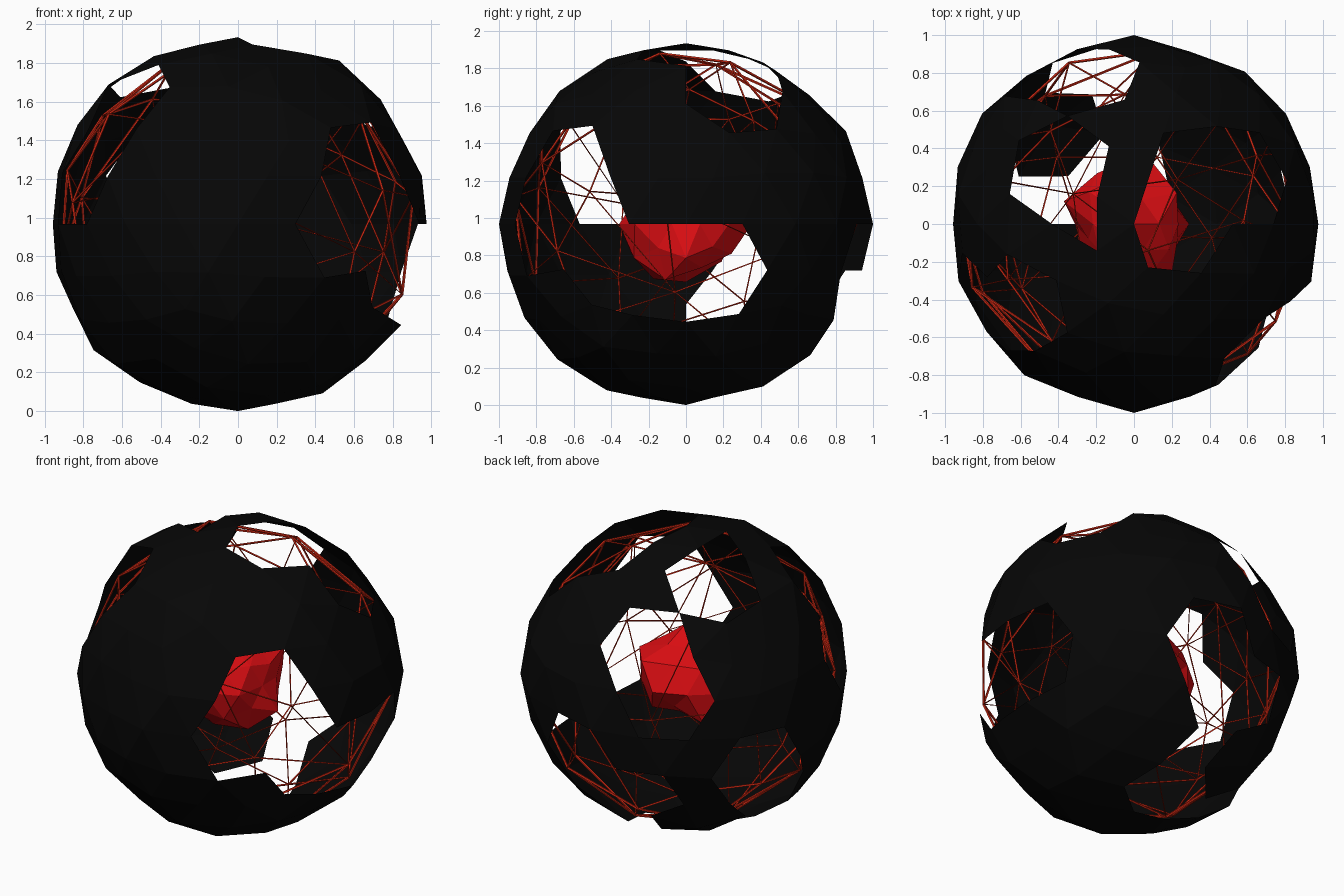
import bpy, bmesh, random
from mathutils import Vector

if "Cube" in bpy.data.objects:
    bpy.data.objects.remove(bpy.data.objects["Cube"])

random.seed(7)
R = 0.967                     # sphere radius, also the height of its centre
CENTRE = Vector((0, 0, R))


def material(name, rgb):
    m = bpy.data.materials.new(name)
    m.diffuse_color = (*rgb, 1)
    m.use_nodes = True
    m.node_tree.nodes["Principled BSDF"].inputs["Base Color"].default_value = m.diffuse_color
    return m


def add_object(name, bm, mat):
    bmesh.ops.translate(bm, verts=bm.verts, vec=CENTRE)
    me = bpy.data.meshes.new(name)
    bm.to_mesh(me)
    bm.free()
    me.materials.append(mat)
    ob = bpy.data.objects.new(name, me)
    bpy.context.collection.objects.link(ob)
    return ob


def inside(u, v, poly):
    hit = False
    for (x1, y1), (x2, y2) in zip(poly, poly[1:] + poly[:1]):
        if (y1 > v) != (y2 > v) and u < x1 + (v - y1) * (x2 - x1) / (y2 - y1):
            hit = not hit
    return hit


def cut_faces(bm, seen_from, outline):
    """Faces on one side of the sphere whose centre lies inside the outline."""
    test = {
        "right": lambda c: (c.x, c.y, c.z + R), "left": lambda c: (-c.x, c.y, c.z + R),
        "back": lambda c: (c.y, c.x, c.z + R),
        "top": lambda c: (c.z, c.x, c.y), "under": lambda c: (-c.z, c.x, c.y)}[seen_from]
    found = set()
    for f in bm.faces:
        depth, u, v = test(f.calc_center_median())
        if depth > 0 and inside(u, v, outline):
            found.add(f)
    return found


black = material("black_shell", (0.002, 0.002, 0.002))
red = material("red_core", (0.7, 0.004, 0.006))
dark_red = material("red_wire", (0.6, 0.02, 0.006))

# Faceted outer shell
bm = bmesh.new()
bmesh.ops.create_icosphere(bm, subdivisions=3, radius=R)

# Openings: right side, two on top, two at the back, two on the left, underside
holes = cut_faces(bm, "right", [(-.92, .97), (-.66, 1.48), (-.46, 1.48), (-.3, .97), (.3, .97),
                                (.44, .74), (.27, .46), (-.25, .46), (-.51, .56), (-.83, .72)])
holes |= cut_faces(bm, "top", [(0, 0), (.08, -.25), (.35, -.25), (.69, 0), (.8, .25),
                               (.67, .49), (.16, .48)])
holes |= cut_faces(bm, "top", [(-.13, .42), (-.21, -.17), (-.64, .15), (-.58, .42), (-.35, .58)])
holes |= cut_faces(bm, "back", [(-.05, 1.66), (.01, 1.46), (-.3, .97), (-.57, .97),
                                (-.66, 1.19), (-.35, 1.67)])
holes |= cut_faces(bm, "back", [(.3, .97), (.43, .7), (.25, .46), (.05, .27), (-.16, .14),
                                (-.22, .32), (-.49, .48), (-.44, .74), (-.14, .74), (0, .97)])
holes |= cut_faces(bm, "left", [(.3, .97), (.57, .97), (.67, .7), (.48, .46), (.25, .27),
                                (0, .32), (0, .54)])
holes |= cut_faces(bm, "left", [(-.57, 1.67), (-.67, 1.19), (-.57, .97), (-.3, .97),
                                (-.16, 1.19), (-.16, 1.67), (-.3, 1.79)])
holes |= cut_faces(bm, "under", [(0, 0), (.21, .16), (.13, .41), (.05, .67), (-.16, .48),
                                 (-.35, .25), (-.62, .26), (-.69, 0)])

# Uneven surface
for v in bm.verts:
    d = v.co.normalized()
    r = random.uniform(0.955, 1.0)
    if abs(d.z) > 0.99:
        r = R
    elif abs(d.z) > 0.95:
        r = 0.96
    elif abs(d.y) > 0.99:
        r = 1.0
    v.co = d * r
bmesh.ops.delete(bm, geom=list(holes), context='FACES')
add_object("outer_shell", bm, black)

# Wire cage just inside the shell, on evenly spread random nodes
nodes = []
for _ in range(1500):
    p = Vector([random.gauss(0, 1) for _ in range(3)]).normalized()
    if all((p - q).length > 0.4 for q in nodes):
        nodes.append(p)
bm = bmesh.new()
for p in nodes:
    bm.verts.new(p * 0.925)
bmesh.ops.convex_hull(bm, input=bm.verts)
cage = add_object("wire_cage", bm, dark_red)
wire = cage.modifiers.new("wire", 'WIREFRAME')
wire.thickness = 0.015
wire.use_even_offset = False

# Jagged core
bm = bmesh.new()
bmesh.ops.create_icosphere(bm, subdivisions=2, radius=1)
for v in bm.verts:
    v.co = v.co.normalized() * random.uniform(0.23, 0.39)
add_object("core", bm, red)
